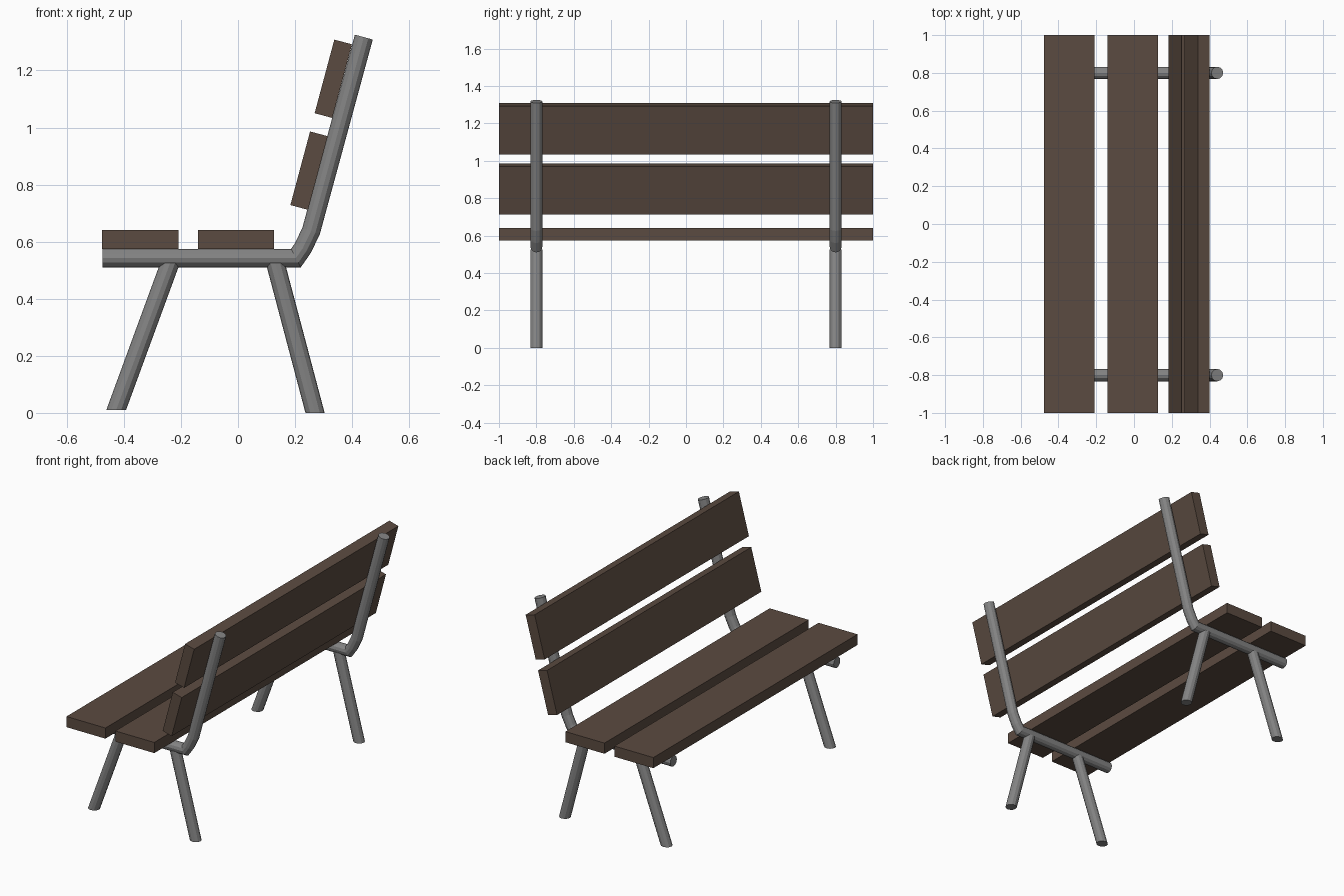
import bpy, bmesh, math
from mathutils import Vector

if "Cube" in bpy.data.objects:
    bpy.data.objects.remove(bpy.data.objects["Cube"])

R, SIDES = 0.0325, 12


def material(name, rgb):
    m = bpy.data.materials.new(name)
    m.diffuse_color = (*rgb, 1)
    m.use_nodes = True
    m.node_tree.nodes["Principled BSDF"].inputs["Base Color"].default_value = m.diffuse_color
    return m


wood = material("dark brown wood", (0.105, 0.070, 0.052))
metal = material("grey metal", (0.23, 0.23, 0.23))


def finish(bm, name, mat):
    bmesh.ops.recalc_face_normals(bm, faces=bm.faces)
    me = bpy.data.meshes.new(name)
    bm.to_mesh(me)
    bm.free()
    me.materials.append(mat)
    ob = bpy.data.objects.new(name, me)
    bpy.context.collection.objects.link(ob)
    return ob


def tube(name, path, y, level_ends=False):
    """Mitred round tube along an xz path; level_ends cuts the ends horizontally."""
    pts = [Vector(p) for p in path]
    dirs = [(b - a).normalized() for a, b in zip(pts, pts[1:])]
    bm = bmesh.new()
    rings = []
    for i, p in enumerate(pts):
        d0, d1 = dirs[max(i - 1, 0)], dirs[min(i, len(dirs) - 1)]
        t = (d0 + d1).normalized()
        axis = Vector((1, 0)) if level_ends else Vector((t.y, -t.x))
        axis = axis * (R / abs(axis.dot(Vector((d1.y, -d1.x)))))
        ring = []
        for k in range(SIDES):
            a = 2 * math.pi * k / SIDES
            q = p + axis * math.cos(a)
            ring.append(bm.verts.new((q.x, y + R * math.sin(a), q.y)))
        rings.append(ring)
    for r0, r1 in zip(rings, rings[1:]):
        for k in range(SIDES):
            n = (k + 1) % SIDES
            bm.faces.new((r0[k], r0[n], r1[n], r1[k]))
    bm.faces.new(rings[0])
    bm.faces.new(rings[-1])
    return finish(bm, name, metal)


def plank(name, x, z, width, thick, tilt=0):
    bm = bmesh.new()
    bmesh.ops.create_cube(bm, size=1)
    bmesh.ops.scale(bm, vec=(width, 2, thick), verts=bm.verts)
    ob = finish(bm, name, wood)
    ob.location = (x, 0, z)
    ob.rotation_euler = (0, math.radians(tilt), 0)
    return ob


# seat and back planks
plank("seat_plank_front", -0.3425, 0.608, 0.267, 0.066)
plank("seat_plank_rear", -0.0075, 0.608, 0.267, 0.066)
plank("back_plank_lower", 0.249, 0.849, 0.267, 0.064, -75)
plank("back_plank_upper", 0.334, 1.171, 0.267, 0.064, -75)

# bent frame tubes and splayed legs on both sides
for side, y in (("left", -0.8), ("right", 0.8)):
    tube("frame_" + side,
         [(-0.475, 0.5425), (0.203, 0.5425), (0.227, 0.577), (0.256, 0.637), (0.441, 1.317)], y)
    tube("front_leg_" + side, [(-0.427, 0.01), (-0.238, 0.525)], y, True)
    tube("rear_leg_" + side, [(0.270, 0.0), (0.131, 0.525)], y, True)
